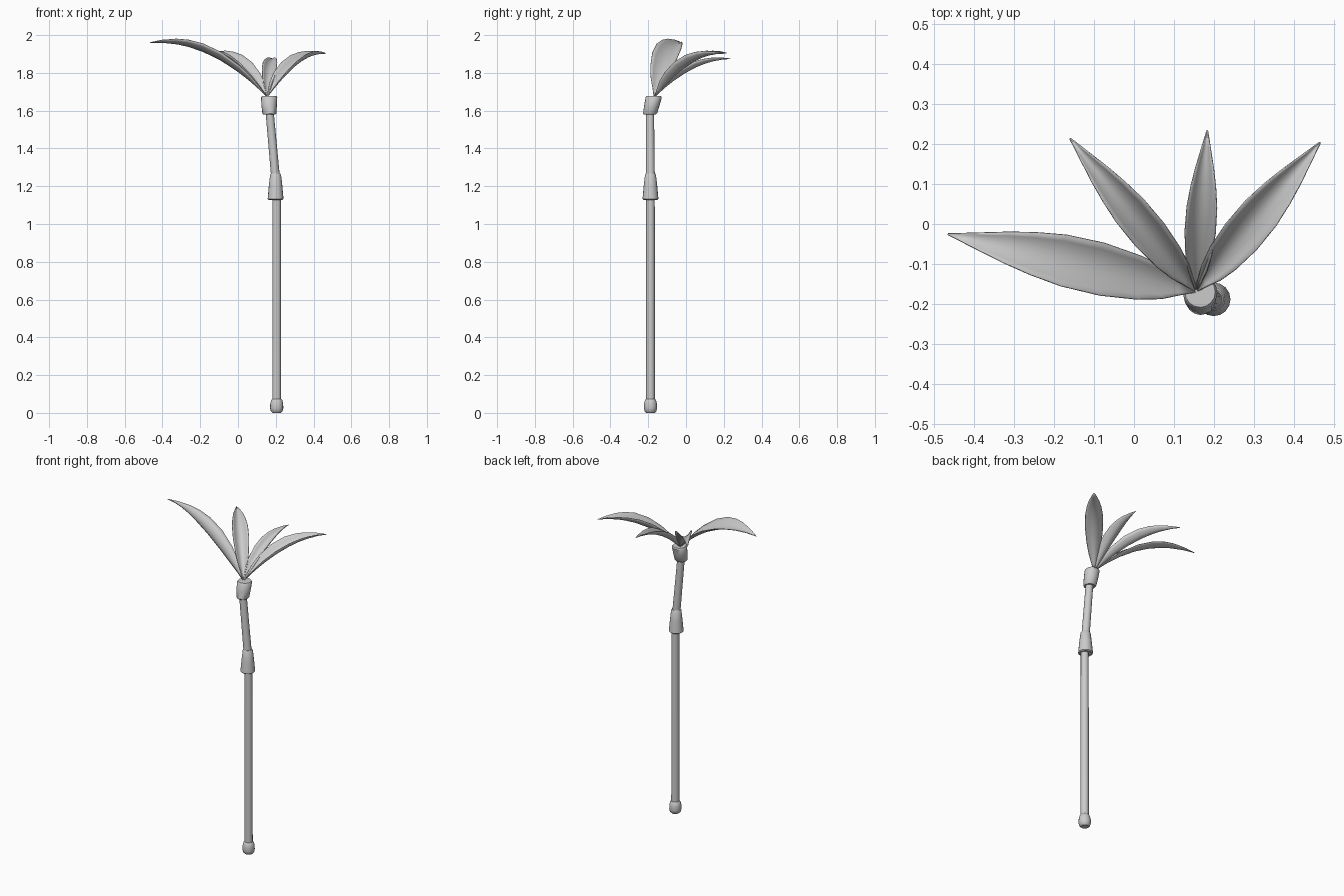
import bpy, math
from mathutils import Vector

if "Cube" in bpy.data.objects:
    bpy.data.objects.remove(bpy.data.objects["Cube"])


def finish(name, verts, faces, angle=40):
    me = bpy.data.meshes.new(name)
    me.from_pydata(verts, [], faces)
    ob = bpy.data.objects.new(name, me)
    bpy.context.collection.objects.link(ob)
    bpy.ops.object.select_all(action='DESELECT')
    ob.select_set(True)
    bpy.context.view_layer.objects.active = ob
    bpy.ops.object.shade_smooth_by_angle(angle=math.radians(angle))
    return ob


def tube(name, rings, n=16):
    """Closed tube through rings of (x, y, z, radius)."""
    verts = [(x + r * math.cos(2 * math.pi * i / n), y + r * math.sin(2 * math.pi * i / n), z)
             for x, y, z, r in rings for i in range(n)]
    faces = [(k * n + i, k * n + (i + 1) % n, (k + 1) * n + (i + 1) % n, (k + 1) * n + i)
             for k in range(len(rings) - 1) for i in range(n)]
    faces.append(tuple(reversed(range(n))))
    faces.append(tuple(range((len(rings) - 1) * n, len(rings) * n)))
    return finish(name, verts, faces)


# outline of a leaf: (position along the length, relative half width)
OUTLINE = [(0, .06), (.07, .3), (.15, .6), (.25, .83), (.4, 1), (.55, .98),
           (.67, .81), (.77, .6), (.9, .27), (1, .02)]
BASE = Vector((0.155, -0.166, 1.672))


def leaf(name, tip, z_mid, half, depth, roll=0.0, cols=8):
    """Arched gutter-shaped leaf from BASE to tip; roll lifts one edge."""
    tip = Vector(tip)
    along = Vector((tip.x - BASE.x, tip.y - BASE.y, 0)).normalized()
    side = Vector((along.y, -along.x, 0))
    verts = []
    for t, w in OUTLINE:
        c = BASE.lerp(tip, t)
        c.z = (1 - t) ** 2 * BASE.z + 2 * t * (1 - t) * z_mid + t * t * tip.z
        slope = 2 * (1 - t) * (z_mid - BASE.z) + 2 * t * (tip.z - z_mid)
        tan = (along * (tip - BASE).xy.length + Vector((0, 0, slope))).normalized()
        up = side.cross(tan)
        for j in range(cols + 1):
            s = 2 * j / cols - 1
            verts.append(c + side * (s * w * half) + up * (w * (depth * s * s + roll * s)))
    m = cols + 1
    faces = [(k * m + j, k * m + j + 1, (k + 1) * m + j + 1, (k + 1) * m + j)
             for k in range(len(OUTLINE) - 1) for j in range(cols)]
    ob = finish(name, verts, faces)
    mod = ob.modifiers.new("thickness", 'SOLIDIFY')
    mod.thickness = 0.003
    mod.offset = 0
    return ob


# trunk: foot, lower pole, sleeve, leaning upper pole, crown cup
PX, PY = 0.205, -0.188
tube("foot", [(PX, PY, 0, .022), (PX, PY, .008, .031), (PX, PY, .025, .035),
              (PX, PY, .05, .034), (PX, PY, .068, .029), (PX, PY, .075, .023)])
tube("lower_pole", [(PX, PY, .03, .0235), (PX, PY, 1.16, .0225)])
tube("sleeve", [(.199, PY, 1.128, .036), (.199, PY, 1.133, .042), (.199, PY, 1.2, .036),
                (.199, PY, 1.26, .029), (.199, PY, 1.268, .024)])
tube("upper_pole", [(.203, -.188, 1.2, .0235), (.165, -.191, 1.62, .0215)])
tube("crown_cup", [(.166, -.191, 1.58, .032), (.166, -.19, 1.586, .037), (.165, -.18, 1.63, .041),
                   (.165, -.171, 1.67, .043), (.165, -.17, 1.678, .038)])

# four arching leaves
leaf("leaf_left", (-.465, -.025, 1.96), 1.985, .065, .028, -.017)
leaf("leaf_back_left", (-.16, .214, 1.905), 1.915, .045, .035)
leaf("leaf_back", (.183, .234, 1.875), 1.87, .038, .03)
leaf("leaf_right", (.465, .204, 1.903), 1.91, .05, .038)
